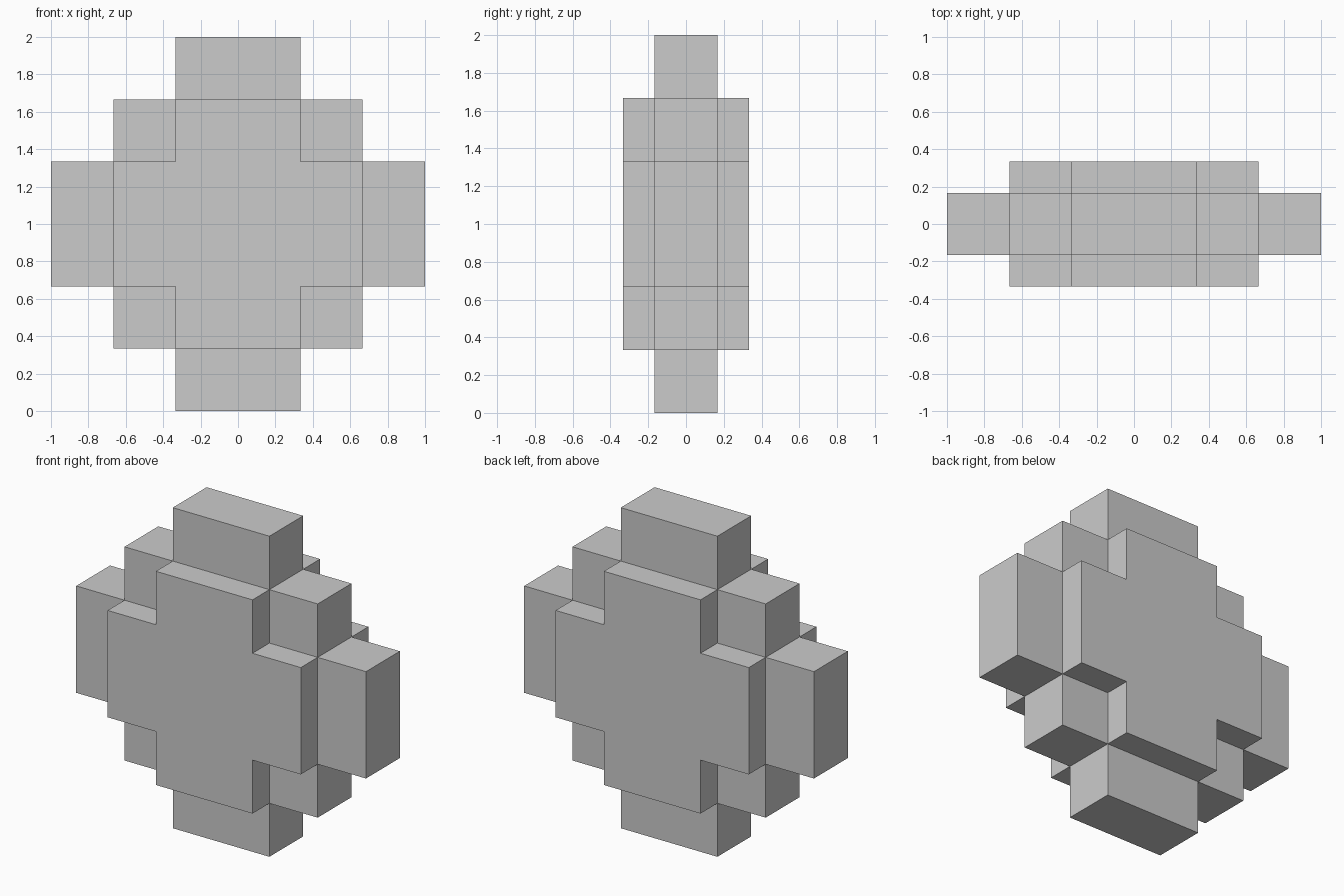
import bpy, bmesh
from mathutils import Vector
from itertools import product

if "Cube" in bpy.data.objects:
    bpy.data.objects.remove(bpy.data.objects["Cube"])

# Cell size: thirds in x and z, sixths in y
CELL = Vector((1 / 3, 1 / 6, 1 / 3))
HALF = (3, 2, 3)


def filled(cell):
    # Ring number counted outwards from the centre on each axis
    rings = [i + 1 if i >= 0 else -i for i in cell]
    return all(r <= h for r, h in zip(rings, HALF)) and sum(rings) <= 5


# Stepped body: one outward face wherever a filled cell meets an empty one
bm = bmesh.new()
for cell in product(*(range(-h, h) for h in HALF)):
    if not filled(cell):
        continue
    for axis, side in product(range(3), (0, 1)):
        neighbour = list(cell)
        neighbour[axis] += 1 if side else -1
        if filled(neighbour):
            continue
        u, v = (axis + 1) % 3, (axis + 2) % 3
        corners = []
        for du, dv in ((0, 0), (1, 0), (1, 1), (0, 1)):
            p = Vector(cell)
            p[axis] += side
            p[u] += du
            p[v] += dv
            corners.append(bm.verts.new((p.x * CELL.x, p.y * CELL.y, p.z * CELL.z + 1)))
        bm.faces.new(corners if side else corners[::-1])

# Weld and merge coplanar faces into clean flat panels
bmesh.ops.remove_doubles(bm, verts=bm.verts, dist=1e-4)
bmesh.ops.dissolve_limit(bm, angle_limit=0.01, verts=bm.verts, edges=bm.edges)

mesh = bpy.data.meshes.new("stepped_block")
bm.to_mesh(mesh)
bm.free()
block = bpy.data.objects.new("stepped_block", mesh)
bpy.context.collection.objects.link(block)
